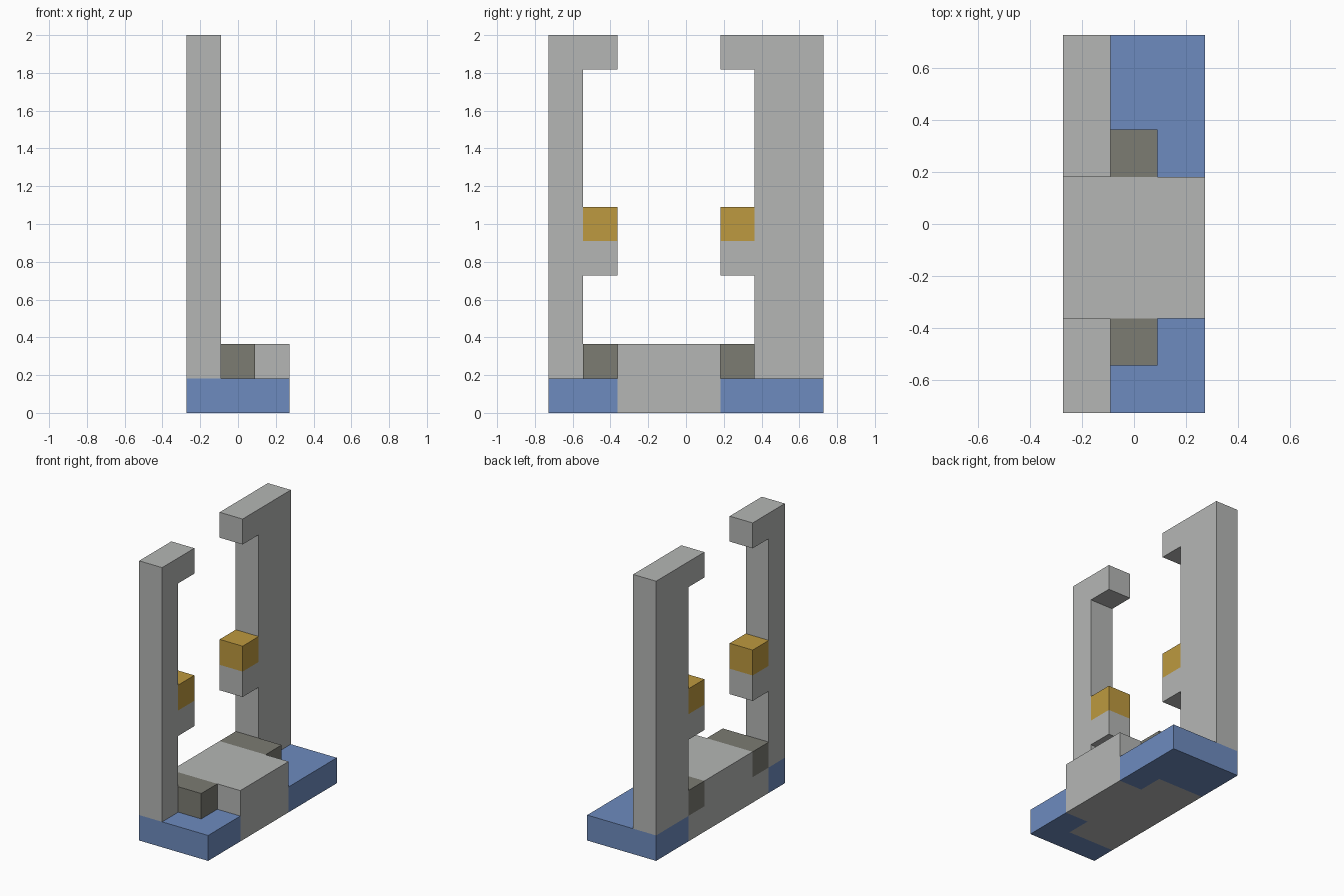
import bpy
import bmesh
from mathutils import Vector

cube = bpy.data.objects.get("Cube")
if cube:
    bpy.data.objects.remove(cube, do_unlink=True)

# Everything sits on a 3 x 8 x 11 grid of equal cells
UNIT = 2 / 11
ORIGIN = Vector((1.5, 4, 0))


def material(name, r, g, b):
    mat = bpy.data.materials.new(name)
    mat.use_nodes = True
    mat.diffuse_color = (r, g, b, 1)
    mat.node_tree.nodes["Principled BSDF"].inputs["Base Color"].default_value = (r, g, b, 1)
    return mat


GREY = material("light grey", 0.46, 0.47, 0.46)
DARK = material("dark grey", 0.2, 0.2, 0.17)
BLUE = material("blue", 0.155, 0.26, 0.52)
GOLD = material("gold", 0.51, 0.32, 0.05)


def prism(name, outline, sweep, mat):
    """Extrude a closed outline of grid points along the sweep vector."""
    bm = bmesh.new()
    verts = [bm.verts.new((Vector(p) - ORIGIN) * UNIT) for p in outline]
    face = bm.faces.new(verts)
    moved = bmesh.ops.extrude_face_region(bm, geom=[face], use_keep_orig=True)
    top = [v for v in moved["geom"] if isinstance(v, bmesh.types.BMVert)]
    bmesh.ops.translate(bm, verts=top, vec=Vector(sweep) * UNIT)
    bmesh.ops.recalc_face_normals(bm, faces=bm.faces)
    mesh = bpy.data.meshes.new(name)
    bm.to_mesh(mesh)
    bm.free()
    mesh.materials.append(mat)
    obj = bpy.data.objects.new(name, mesh)
    bpy.context.scene.collection.objects.link(obj)
    return obj


def box(name, lo, hi, mat):
    x0, y0, z0 = lo
    x1, y1, z1 = hi
    base = [(x0, y0, z0), (x1, y0, z0), (x1, y1, z0), (x0, y1, z0)]
    return prism(name, base, (0, 0, z1 - z0), mat)


# Centre block between the two ends
box("centre_block", (0, 2, 0), (3, 5, 2), GREY)

# Each end: outer edge, inner column face, hook tip
for side, outer, inner, tip in (("front", 0, 1, 2), ("back", 8, 6, 5)):
    y0, y1 = sorted((inner, tip))

    # Blue foot wrapping around the grey shoe
    foot = [(0, outer), (3, outer), (3, tip), (2, tip), (2, inner), (0, inner)]
    prism(side + "_foot", [(x, y, 0) for x, y in foot], (0, 0, 1), BLUE)
    box(side + "_shoe", (0, y0, 0), (2, y1, 1), GREY)
    box(side + "_dark_step", (0, y0, 1), (2, y1, 2), DARK)

    # Column with a bracket halfway and a hook at the top
    column = [(outer, 1), (inner, 1), (inner, 4), (tip, 4), (tip, 5),
              (inner, 5), (inner, 10), (tip, 10), (tip, 11), (outer, 11)]
    prism(side + "_column", [(0, y, z) for y, z in column], (1, 0, 0), GREY)

    # Gold block on the bracket
    box(side + "_gold_block", (0, y0, 5), (1, y1, 6), GOLD)
